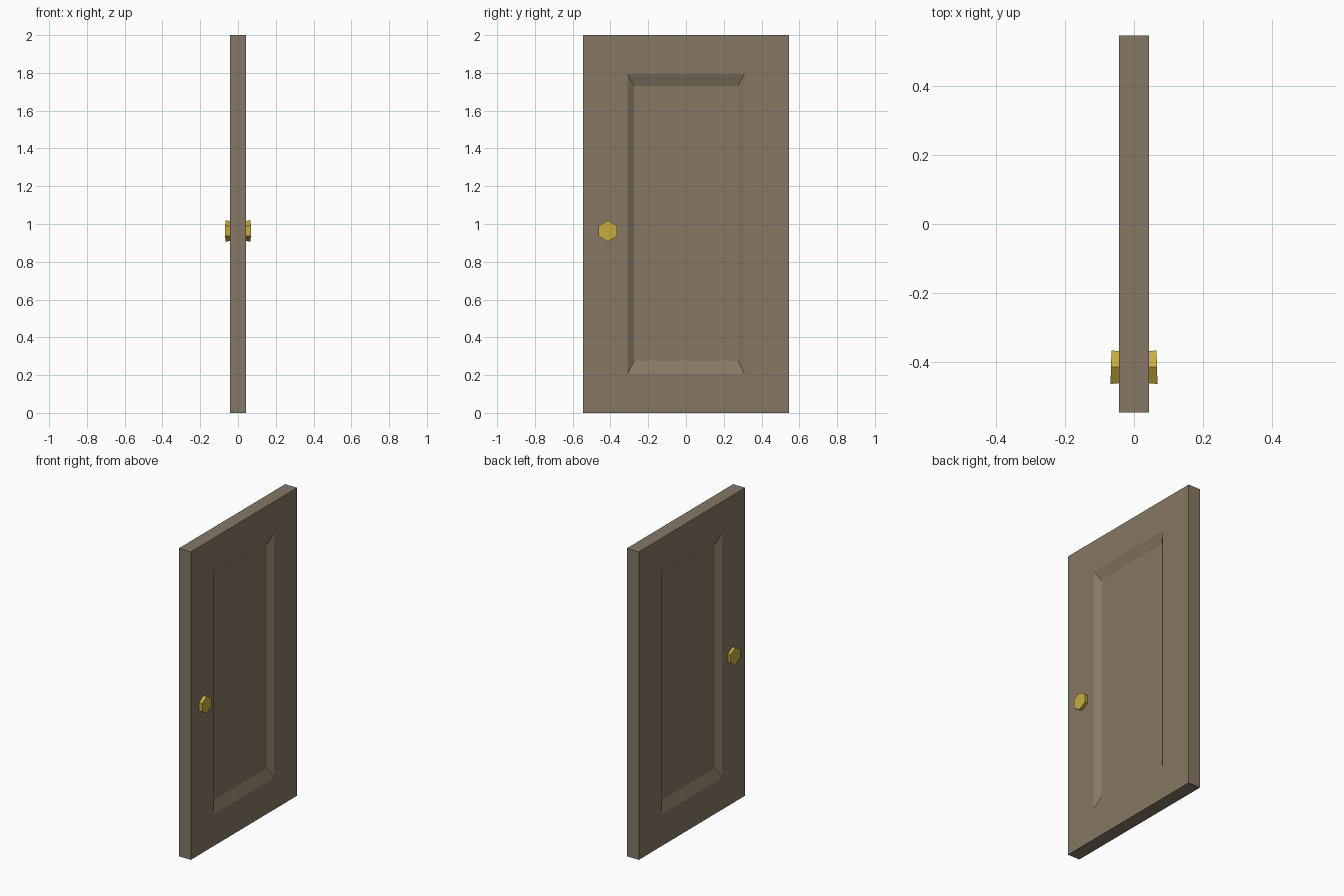
import bpy, bmesh, math

if "Cube" in bpy.data.objects:
    bpy.data.objects.remove(bpy.data.objects["Cube"])


def material(name, color):
    m = bpy.data.materials.new(name)
    m.diffuse_color = (*color, 1)
    m.use_nodes = True
    m.node_tree.nodes["Principled BSDF"].inputs["Base Color"].default_value = m.diffuse_color
    return m


def finish(bm, name, mat):
    bmesh.ops.recalc_face_normals(bm, faces=bm.faces[:])
    me = bpy.data.meshes.new(name)
    bm.to_mesh(me)
    bm.free()
    ob = bpy.data.objects.new(name, me)
    bpy.context.collection.objects.link(ob)
    me.materials.append(mat)


def bridge(bm, a, b):
    n = len(a)
    for i in range(n):
        j = (i + 1) % n
        bm.faces.new((a[i], a[j], b[j], b[i]))


wood = material("wood", (0.24, 0.19, 0.13))
brass = material("brass", (0.58, 0.42, 0.05))

HALF = 0.043

# Door slab: rectangular rings stepping into a bevelled recess on both faces
# each ring: half thickness, half width, bottom, top
RINGS = [(HALF, 0.545, 0, 2), (HALF, 0.31, 0.205, 1.795), (0.018, 0.274, 0.277, 1.73)]
bm = bmesh.new()
outer = []
for side in (-1, 1):
    loops = [[bm.verts.new((side * x, y, z)) for y, z in
              ((-w, z0), (w, z0), (w, z1), (-w, z1))] for x, w, z0, z1 in RINGS]
    for a, b in zip(loops, loops[1:]):
        bridge(bm, a, b)
    bm.faces.new(loops[-1])
    outer.append(loops[0])
bridge(bm, *outer)
finish(bm, "door_panel", wood)

# Hexagonal knobs with slightly slanted, slightly flared ends
KY, KZ = -0.414, 0.963
for side, name in ((1, "right_knob"), (-1, "left_knob")):
    bm = bmesh.new()
    loops = []
    for r, x, slant in ((0.053, 0.041, 0), (0.056, 0.0665, 0.03)):
        ring = []
        for i in range(6):
            a = math.radians(30 + 60 * i)
            dy, dz = r * math.cos(a), r * math.sin(a)
            ring.append(bm.verts.new((side * (x - slant * dy), KY + dy, KZ + dz)))
        loops.append(ring)
        bm.faces.new(ring)
    bridge(bm, *loops)
    finish(bm, name, brass)
